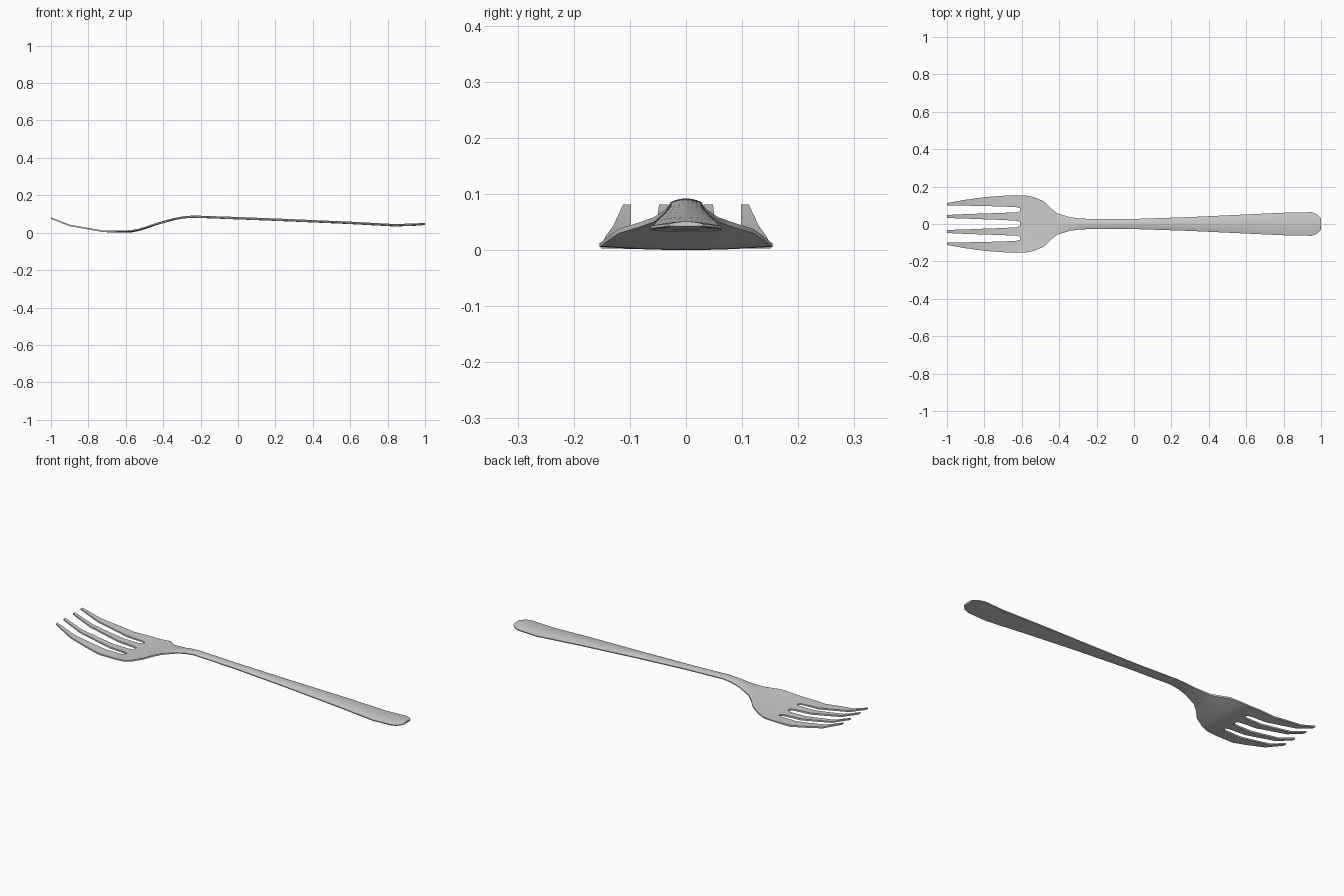
import bpy, bmesh

if "Cube" in bpy.data.objects:
    bpy.data.objects.remove(bpy.data.objects["Cube"])

# Handle and bowl stations: x, half width, underside z, centre thickness
BODY = [
    (-0.61, .153, .001, .009), (-0.57, .151, .002, .010), (-0.53, .142, .010, .010),
    (-0.48, .120, .026, .011), (-0.44, .080, .040, .012), (-0.41, .057, .049, .012),
    (-0.34, .036, .068, .012), (-0.29, .030, .077, .012), (-0.24, .027, .081, .012),
    (0.00, .027, .072, .013), (0.30, .037, .060, .013), (0.60, .051, .047, .013),
    (0.84, .062, .034, .013), (0.95, .063, .038, .013), (0.98, .052, .040, .012),
    (1.00, .030, .043, .009),
]
# Tine stations: x, underside z, thickness, then the four edges from outside in
TINES = [
    (-1.00, .075, .007, .112, .098, .048, .032),
    (-0.90, .036, .008, .130, .098, .053, .029),
    (-0.80, .018, .008, .143, .096, .056, .025),
    (-0.72, .004, .009, .150, .094, .059, .022),
    (-0.63, .001, .009, .154, .090, .062, .018),
]
ROOT = (.084, .068, .012)          # narrowed slot ends at the tine roots


def build_fork():
    rows = []
    for x, z, t, *e in TINES:
        rows.append((x, z, t, e))
    for i, (x, w, z, t) in enumerate(BODY):
        e = [w, *ROOT] if i == 0 else [w, w * .72, w * .42, w * .14]
        rows.append((x, z, t, e))

    bm = bmesh.new()
    grid, under = [], {}
    for x, z, t, e in rows:
        line = []
        for y in [-v for v in e] + [0] + e[::-1]:
            u = abs(y) / e[0]
            # head is slightly cupped, handle is crowned
            if x < -0.4:
                low, thick = z + .006 * u * u * min(1, e[0] / .15), t * (1 - .3 * u * u)
                if x < -0.7:
                    low, thick = z, t
            else:
                low, thick = z + .001 * u * u, t * (1 - .6 * u * u)
            v = bm.verts.new((x, y, low + thick))
            under[(round(x, 4), round(y, 4))] = low
            line.append(v)
        grid.append(line)

    # Upper skin, leaving the three slots open
    for i in range(len(grid) - 1):
        for j in range(8):
            if i < len(TINES) and j in (1, 3, 4, 6):
                continue
            bm.faces.new((grid[i][j], grid[i + 1][j], grid[i + 1][j + 1], grid[i][j + 1]))
    loose = [v for v in bm.verts if not v.link_faces]
    bmesh.ops.delete(bm, geom=loose, context='VERTS')

    # Underside and rim
    res = bmesh.ops.extrude_face_region(bm, geom=bm.faces[:], use_keep_orig=True)
    for v in res['geom']:
        if isinstance(v, bmesh.types.BMVert):
            v.co.z = under[(round(v.co.x, 4), round(v.co.y, 4))]
    bmesh.ops.recalc_face_normals(bm, faces=bm.faces[:])

    low = min(v.co.z for v in bm.verts)
    bmesh.ops.translate(bm, verts=bm.verts[:], vec=(0, 0, -low))
    mesh = bpy.data.meshes.new("fork")
    bm.to_mesh(mesh)
    bm.free()
    ob = bpy.data.objects.new("fork", mesh)
    bpy.context.collection.objects.link(ob)
    return ob


fork = build_fork()
bpy.context.view_layer.objects.active = fork
fork.select_set(True)
bpy.ops.object.shade_smooth_by_angle(angle=0.7)
